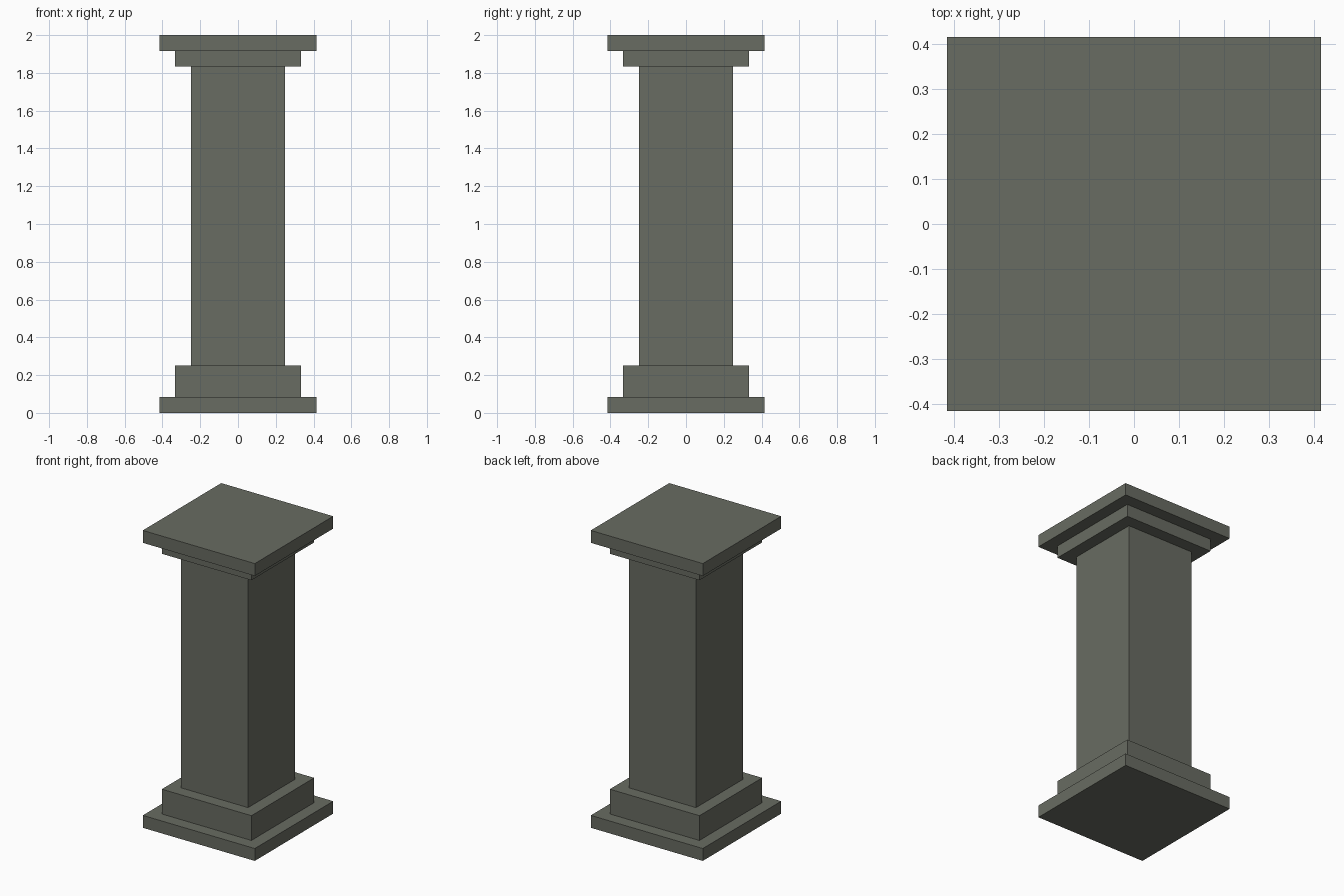
import bpy

# Remove the default cube
default = bpy.data.objects.get("Cube")
if default:
    bpy.data.objects.remove(default, do_unlink=True)

# Grey-green stone
stone = bpy.data.materials.new("grey_stone")
stone.use_nodes = True
colour = (0.14, 0.149, 0.122, 1)
stone.diffuse_color = colour
stone.node_tree.nodes["Principled BSDF"].inputs["Base Color"].default_value = colour

UNIT = 2 / 24  # the pillar is 24 modules tall


def square_block(name, width, bottom, height):
    """Square block centred on the axis, sized in modules."""
    bpy.ops.mesh.primitive_cube_add(size=1, location=(0, 0, (bottom + height / 2) * UNIT))
    block = bpy.context.object
    block.name = name
    block.scale = (width * UNIT, width * UNIT, height * UNIT)
    bpy.ops.object.transform_apply(location=False, rotation=False, scale=True)
    block.data.materials.append(stone)
    return block


# Stacked from the ground up: name, width, height
courses = [
    ("base_slab", 10, 1),
    ("base_plinth", 8, 2),
    ("shaft", 6, 19),
    ("capital_neck", 8, 1),
    ("capital_slab", 10, 1),
]
level = 0
for name, width, height in courses:
    square_block(name, width, level, height)
    level += height
